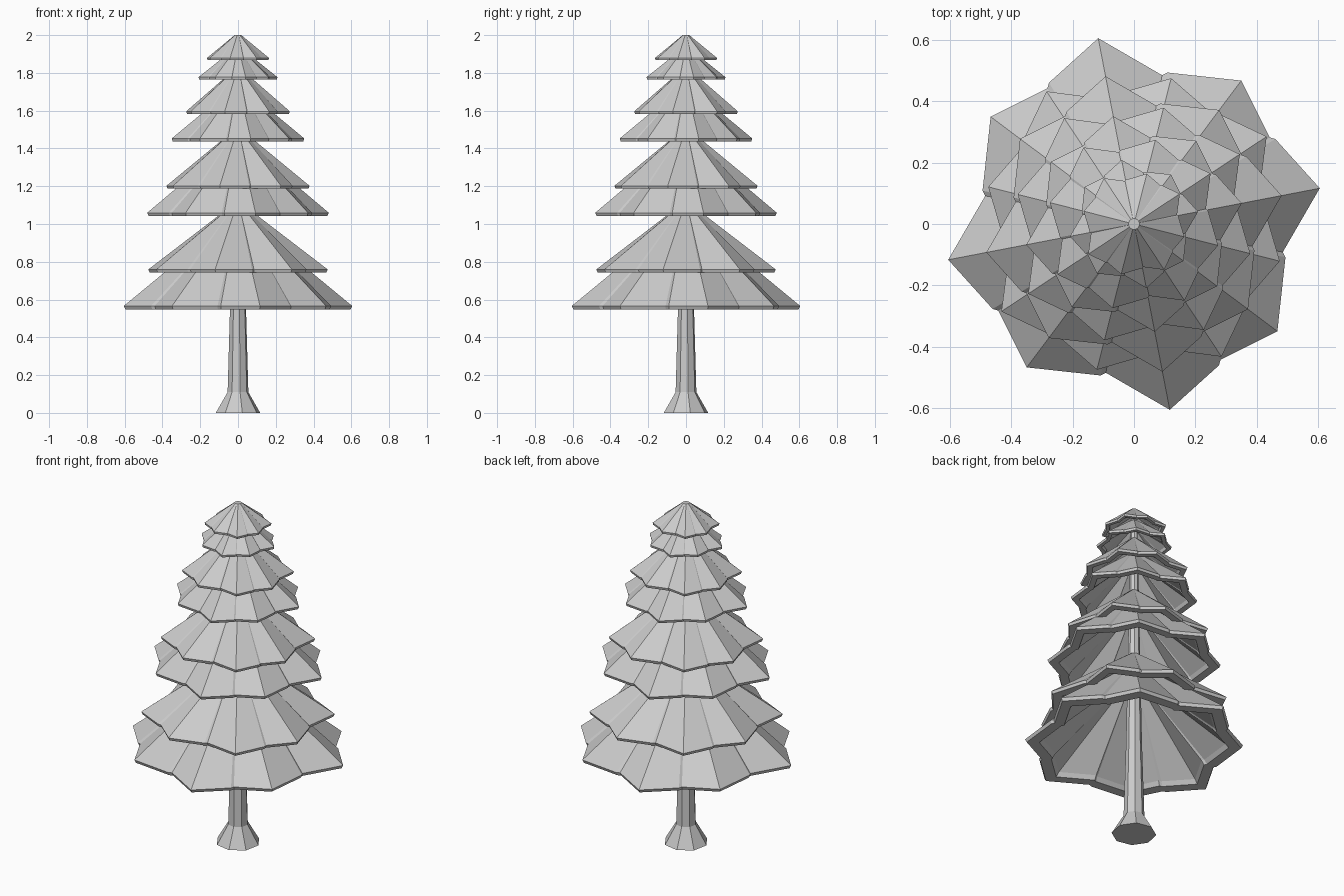
import bpy, bmesh
from math import radians, cos, sin

if "Cube" in bpy.data.objects:
    bpy.data.objects.remove(bpy.data.objects["Cube"])


def loft(name, rings, cap_start=False, cap_end=False):
    """Skin a list of equal-length point rings into one flat-shaded mesh."""
    bm = bmesh.new()
    loops = [[bm.verts.new(p) for p in ring] for ring in rings]
    n = len(loops[0])
    for a, b in zip(loops, loops[1:]):
        for i in range(n):
            j = (i + 1) % n
            bm.faces.new((a[i], a[j], b[j], b[i]))
    if cap_start:
        bm.faces.new(loops[0])
    if cap_end:
        bm.faces.new(loops[-1])
    bmesh.ops.recalc_face_normals(bm, faces=bm.faces[:])
    mesh = bpy.data.meshes.new(name)
    bm.to_mesh(mesh)
    bm.free()
    obj = bpy.data.objects.new(name, mesh)
    bpy.context.collection.objects.link(obj)
    return obj


# Quarter of the scalloped bough outline: angle, radius (points and stepped valleys)
QUARTER = [(10.9, .616), (31.0, .537), (32.6, .524),
           (53.2, .583), (77.6, .505), (79.3, .493)]
STAR = [(a + 90 * q, r) for q in range(4) for a, r in QUARTER]


def star_ring(scale, z, turn):
    return [(r * scale * cos(radians(a + turn)), r * scale * sin(radians(a + turn)), z)
            for a, r in STAR]


def round_ring(radius, z, turn):
    return [(radius * cos(radians(a + turn)), radius * sin(radians(a + turn)), z)
            for a, r in STAR]


# Bough tiers: hollow scalloped cones, alternately turned
# (size, bottom z, top z)
TIERS = [(1.0, .548, 1.05), (.84, .743, 1.11), (.795, 1.043, 1.45), (.67, 1.187, 1.50),
         (.58, 1.438, 1.73), (.485, 1.583, 1.82), (.345, 1.765, 1.93), (.29, 1.867, 2.0)]
for k, (s, z0, z1) in enumerate(TIERS):
    turn = 22.5 * (k % 2)
    lip = .010 + .008 * s
    inner_top = z1 - .03 - .05 * s
    loft(f"bough_tier_{k + 1}", [
        round_ring(.018, z1, turn),
        star_ring(s, z0 + lip, turn),
        star_ring(s * .985, z0, turn),
        star_ring(s * .87, z0, turn),
        star_ring(s * .84, z0 + lip * 1.3, turn),
        round_ring(.018, inner_top, turn)], cap_start=True, cap_end=True)

# Trunk: flared foot and a long taper
TRUNK = [(.120, 0), (.056, .11), (.043, .56), (.018, 1.92)]
loft("trunk", [[(r * cos(radians(11 + 45 * i)), r * sin(radians(11 + 45 * i)), z)
                for i in range(8)] for r, z in TRUNK], cap_start=True, cap_end=True)
